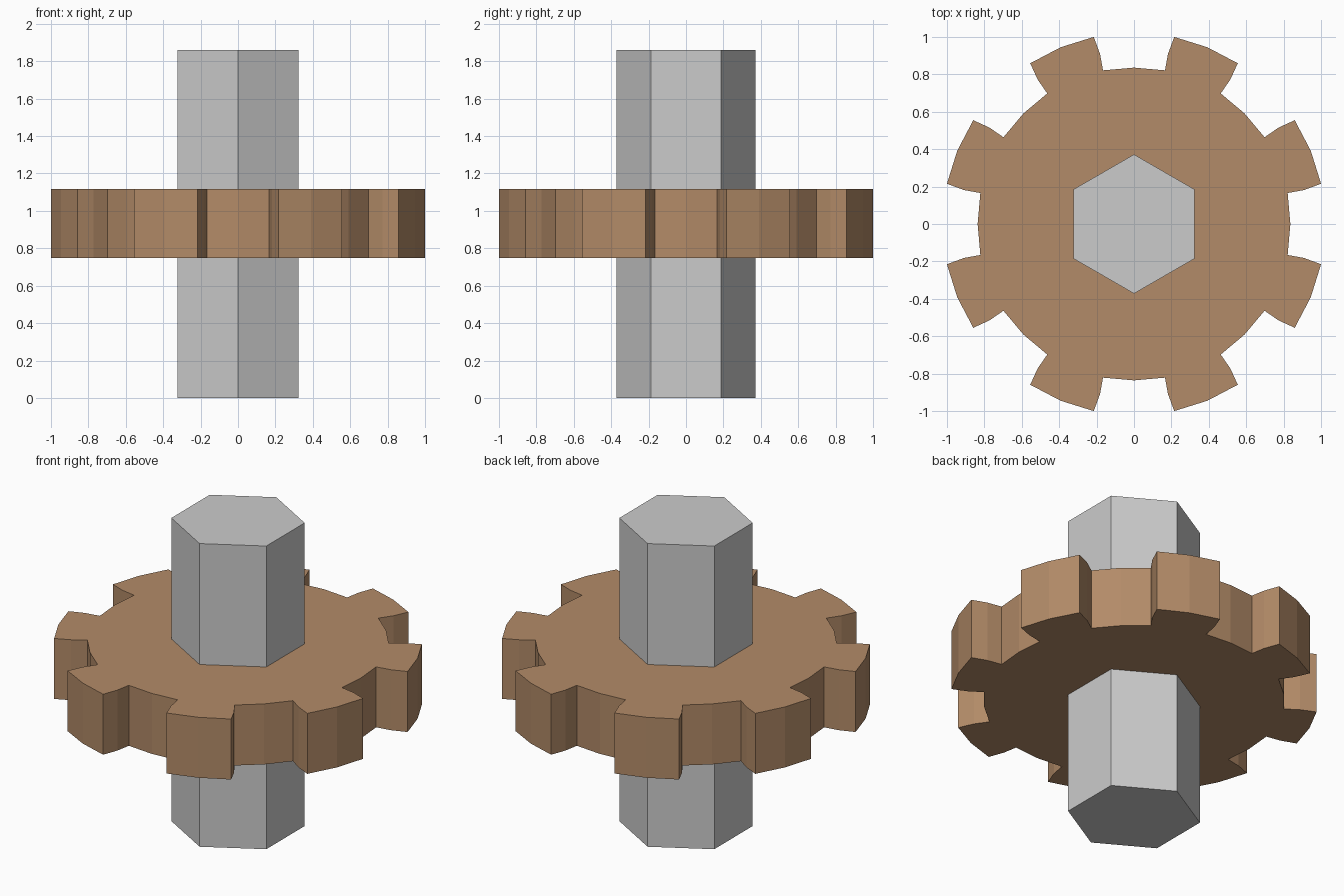
import bpy, bmesh
from math import sin, cos, radians

if "Cube" in bpy.data.objects:
    bpy.data.objects.remove(bpy.data.objects["Cube"])


def prism(name, outline, z0, z1):
    """Extrude a flat outline of (x, y) points from z0 to z1."""
    bm = bmesh.new()
    face = bm.faces.new([bm.verts.new((x, y, z0)) for x, y in outline])
    top = bmesh.ops.extrude_face_region(bm, geom=[face])["geom"]
    for v in top:
        if isinstance(v, bmesh.types.BMVert):
            v.co.z = z1
    bmesh.ops.recalc_face_normals(bm, faces=bm.faces)
    mesh = bpy.data.meshes.new(name)
    bm.to_mesh(mesh)
    bm.free()
    obj = bpy.data.objects.new(name, mesh)
    bpy.context.collection.objects.link(obj)
    return obj


def polar(radius, degrees):
    return radius * cos(radians(degrees)), radius * sin(radians(degrees))


# Hexagonal shaft, with corners pointing front and back
prism("shaft", [polar(0.372, 90 + 60 * i) for i in range(6)], 0, 1.86)

# Gear wheel: one tooth as (radius, angle from the tooth centre), repeated 8 times
tooth = [(0.838, -11.1), (0.928, -11.2), (1.023, -10.35), (1.023, 0),
         (1.023, 10.35), (0.928, 11.2), (0.838, 11.1), (0.836, 22.5)]
outline = [polar(r, 22.5 + 45 * i + a) for i in range(8) for r, a in tooth]
gear = prism("gear_wheel", outline, 0.747, 1.118)

brown = bpy.data.materials.new("brown")
brown.diffuse_color = (0.448, 0.258, 0.138, 1)
brown.use_nodes = True
brown.node_tree.nodes["Principled BSDF"].inputs["Base Color"].default_value = brown.diffuse_color
gear.data.materials.append(brown)
